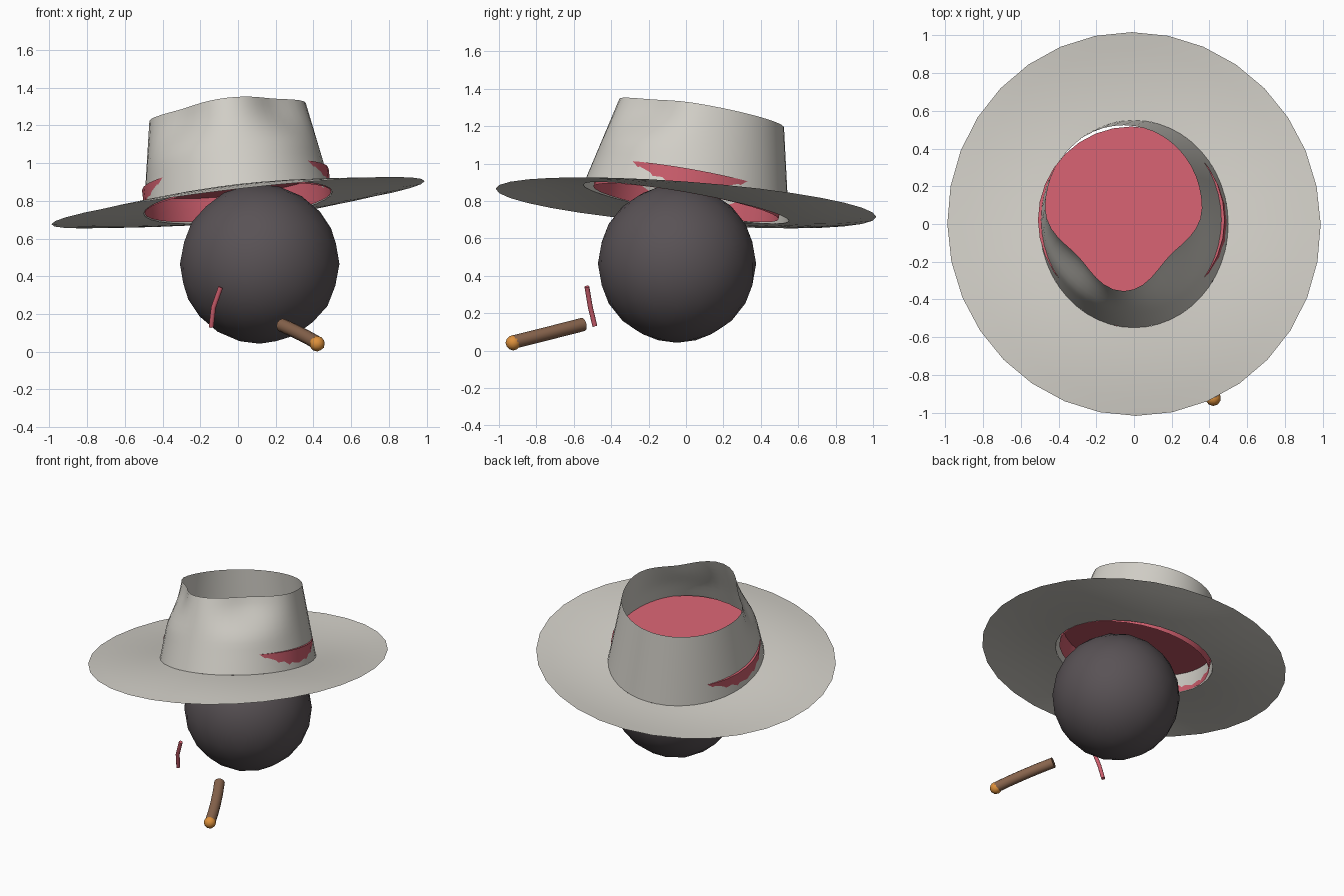
import bpy, bmesh, math
from mathutils import Matrix, Vector

cube = bpy.data.objects.get("Cube")
if cube:
    bpy.data.objects.remove(cube, do_unlink=True)


def material(name, r, g, b):
    m = bpy.data.materials.new(name)
    m.use_nodes = True
    m.diffuse_color = (r, g, b, 1)
    bsdf = next(n for n in m.node_tree.nodes if n.type == 'BSDF_PRINCIPLED')
    bsdf.inputs["Base Color"].default_value = (r, g, b, 1)
    return m


FELT = material("pale felt", .64, .62, .57)
RED = material("rose red", .60, .11, .15)
DARK = material("charcoal", .10, .085, .092)
BROWN = material("tobacco brown", .25, .13, .075)
ORANGE = material("ember orange", .72, .28, .045)

# The hat is modelled upright, then tilted by this frame
HAT = Matrix(((1, 0, -.115, 0), (0, 1, .175, 0), (.115, -.175, 1, .79), (0, 0, 0, 1)))
SIDES = 32


def finish(name, bm, mat, angle=40):
    mesh = bpy.data.meshes.new(name)
    bmesh.ops.recalc_face_normals(bm, faces=bm.faces)
    bm.to_mesh(mesh)
    bm.free()
    mesh.materials.append(mat)
    ob = bpy.data.objects.new(name, mesh)
    bpy.context.scene.collection.objects.link(ob)
    bpy.ops.object.select_all(action='DESELECT')
    ob.select_set(True)
    bpy.context.view_layer.objects.active = ob
    bpy.ops.object.shade_smooth_by_angle(angle=math.radians(angle))
    return ob


def loft(name, mat, point, steps, sides=SIDES, cap_end=False, cap_start=False):
    """Skin rings given by point(t, angle), t running from 0 to 1."""
    bm = bmesh.new()
    rings = [[bm.verts.new(point(s / steps, math.tau * i / sides))
              for i in range(sides)] for s in range(steps + 1)]
    for a, b in zip(rings, rings[1:]):
        for i in range(sides):
            j = (i + 1) % sides
            bm.faces.new((a[i], a[j], b[j], b[i]))
    if cap_end:
        bm.faces.new(rings[-1])
    if cap_start:
        bm.faces.new(rings[0][::-1])
    return finish(name, bm, mat)


def smoothstep(lo, hi, t):
    t = min(max((t - lo) / (hi - lo), 0), 1)
    return t * t * (3 - 2 * t)


def crown_point(t, a):
    # Tapering oval wall with two pinches near the top at the front
    dent = .18 * math.sin(2 * a) ** 2 if math.sin(a) < 0 else 0
    k = 1 - dent * smoothstep(.42, .95, t)
    return HAT @ Vector(((.5 - .085 * t) * k * math.cos(a),
                         (.55 - .11 * t) * k * math.sin(a), .48 * t))


def brim_point(t, a):
    # Flat ring, lower at the front edge and raised at the back
    x = (.5 + .49 * t) * math.cos(a)
    y = (.55 + .45 * t) * math.sin(a)
    return HAT @ Vector((x, y, .1 * y * t))


def band_point(t, a):
    return HAT @ Vector((.495 * math.cos(a), .495 * math.sin(a), .125 * t))


loft("hat_crown", FELT, crown_point, 12, sides=48)
loft("hat_brim", FELT, brim_point, 5)
loft("hat_lining", RED, band_point, 1, cap_end=True)


def ball(name, mat, centre, radius, detail):
    bm = bmesh.new()
    bmesh.ops.create_icosphere(bm, subdivisions=detail, radius=radius,
                               matrix=Matrix.Translation(centre))
    return finish(name, bm, mat)


def rod(name, mat, start, middle, end, radius, steps=4):
    """Round bar that passes through three points in a gentle bend."""
    p0, m, p1 = Vector(start), Vector(middle), Vector(end)
    ctrl = 2 * m - (p0 + p1) / 2

    def point(t, a):
        c = p0 * (1 - t) ** 2 + ctrl * 2 * t * (1 - t) + p1 * t * t
        d = ((ctrl - p0) * (1 - t) + (p1 - ctrl) * t).normalized()
        u = d.cross(Vector((1, 0, 0))).normalized()
        return c + radius * (u * math.cos(a) + d.cross(u) * math.sin(a))
    return loft(name, mat, point, steps, 12, True, True)


# Head, mouth and cigar
ball("head", DARK, (.115, -.048, .465), .423, 3)
rod("mouth", RED, (-.092, -.53, .342), (-.13, -.512, .235), (-.142, -.487, .13), .013, 2)
rod("cigar", BROWN, (.235, -.55, .14), (.337, -.738, .092), (.42, -.92, .046), .036)
ball("cigar_ember", ORANGE, (.42, -.924, .042), .041, 2)
